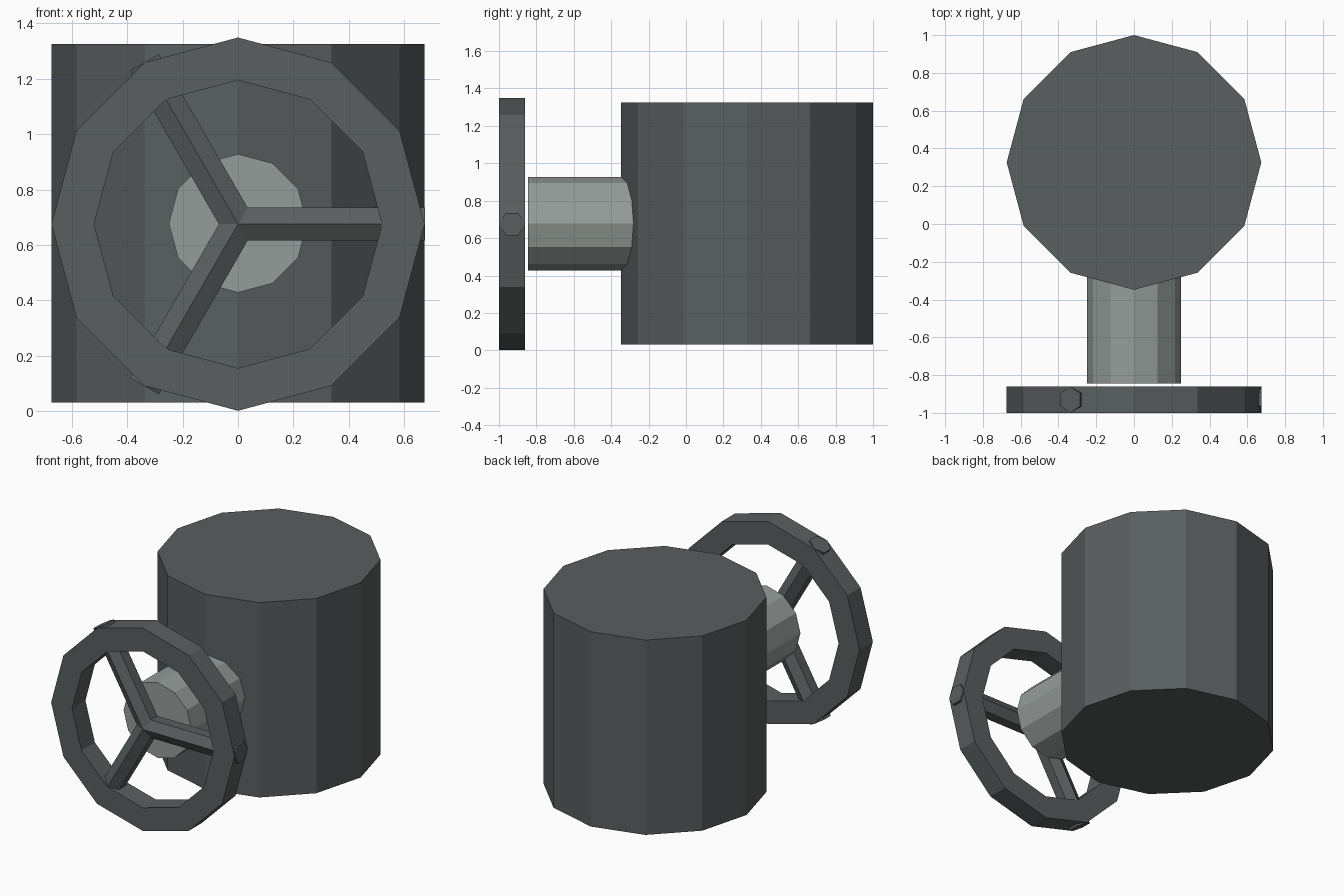
import bpy
import bmesh
from math import radians, pi
from mathutils import Matrix, Vector

cube = bpy.data.objects.get("Cube")
if cube:
    bpy.data.objects.remove(cube, do_unlink=True)


def make_material(name, rgb):
    mat = bpy.data.materials.new(name)
    mat.use_nodes = True
    mat.diffuse_color = (*rgb, 1)
    mat.node_tree.nodes["Principled BSDF"].inputs["Base Color"].default_value = (*rgb, 1)
    return mat


dark_grey = make_material("dark grey", (0.100, 0.112, 0.112))
light_grey = make_material("light grey", (0.300, 0.335, 0.318))

AXLE_Z = 0.675
RADIUS = 0.674
WHEEL_Y = -0.93
WHEEL_DEPTH = 0.14


def add_object(name, bm, mat):
    bmesh.ops.recalc_face_normals(bm, faces=bm.faces)
    mesh = bpy.data.meshes.new(name)
    bm.to_mesh(mesh)
    bm.free()
    mesh.materials.append(mat)
    obj = bpy.data.objects.new(name, mesh)
    bpy.context.collection.objects.link(obj)
    return obj


def prism(name, sides, radius, start, end, mat, roll=0):
    """Capped flat-sided cylinder running from start to end."""
    start, end = Vector(start), Vector(end)
    axis = end - start
    turn = axis.to_track_quat("Z", "Y").to_matrix().to_4x4()
    place = Matrix.Translation((start + end) / 2) @ turn @ Matrix.Rotation(roll, 4, "Z")
    bm = bmesh.new()
    bmesh.ops.create_cone(bm, cap_ends=True, segments=sides, radius1=radius,
                          radius2=radius, depth=axis.length, matrix=place)
    return add_object(name, bm, mat)


# Upright drum
prism("drum", 12, RADIUS, (0, 0.326, 0.03), (0, 0.326, 1.325), dark_grey)

# Stem from the drum towards the wheel
prism("stem", 12, 0.25, (0, 0.1, AXLE_Z + 0.003), (0, -0.845, AXLE_Z + 0.003), light_grey)

# Wheel rim: rectangular section spun around the axle
bm = bmesh.new()
front, back = WHEEL_Y - WHEEL_DEPTH / 2, WHEEL_Y + WHEEL_DEPTH / 2
section = [(0.52, front), (RADIUS, front), (RADIUS, back), (0.52, back)]
verts = [bm.verts.new((r, y, AXLE_Z)) for r, y in section]
edges = [bm.edges.new((verts[i], verts[(i + 1) % 4])) for i in range(4)]
bmesh.ops.spin(bm, geom=verts + edges, cent=(0, 0, AXLE_Z), axis=(0, 1, 0),
               angle=2 * pi, steps=12, use_merge=True)
bmesh.ops.remove_doubles(bm, verts=bm.verts, dist=0.0001)
add_object("wheel_rim", bm, dark_grey)

# Three hexagonal spokes with a ridge facing forward
hub = Vector((0, WHEEL_Y, AXLE_Z))
for i in range(3):
    out = Matrix.Rotation(radians(120 * i), 3, "Y") @ Vector((RADIUS + 0.001, 0, 0))
    spoke = prism(f"wheel_spoke_{i + 1}", 6, 0.069, (0, 0, 0), (RADIUS + 0.001, 0, 0), dark_grey)
    # Bring a corner of the hexagon onto the front axis
    ridge = min(v.co.y for v in spoke.data.vertices)
    if ridge > -0.065:
        spoke.data.transform(Matrix.Rotation(radians(30), 4, "X"))
    spoke.data.transform(Matrix.Rotation(radians(120 * i), 4, "Y"))
    spoke.data.transform(Matrix.Translation(hub))
